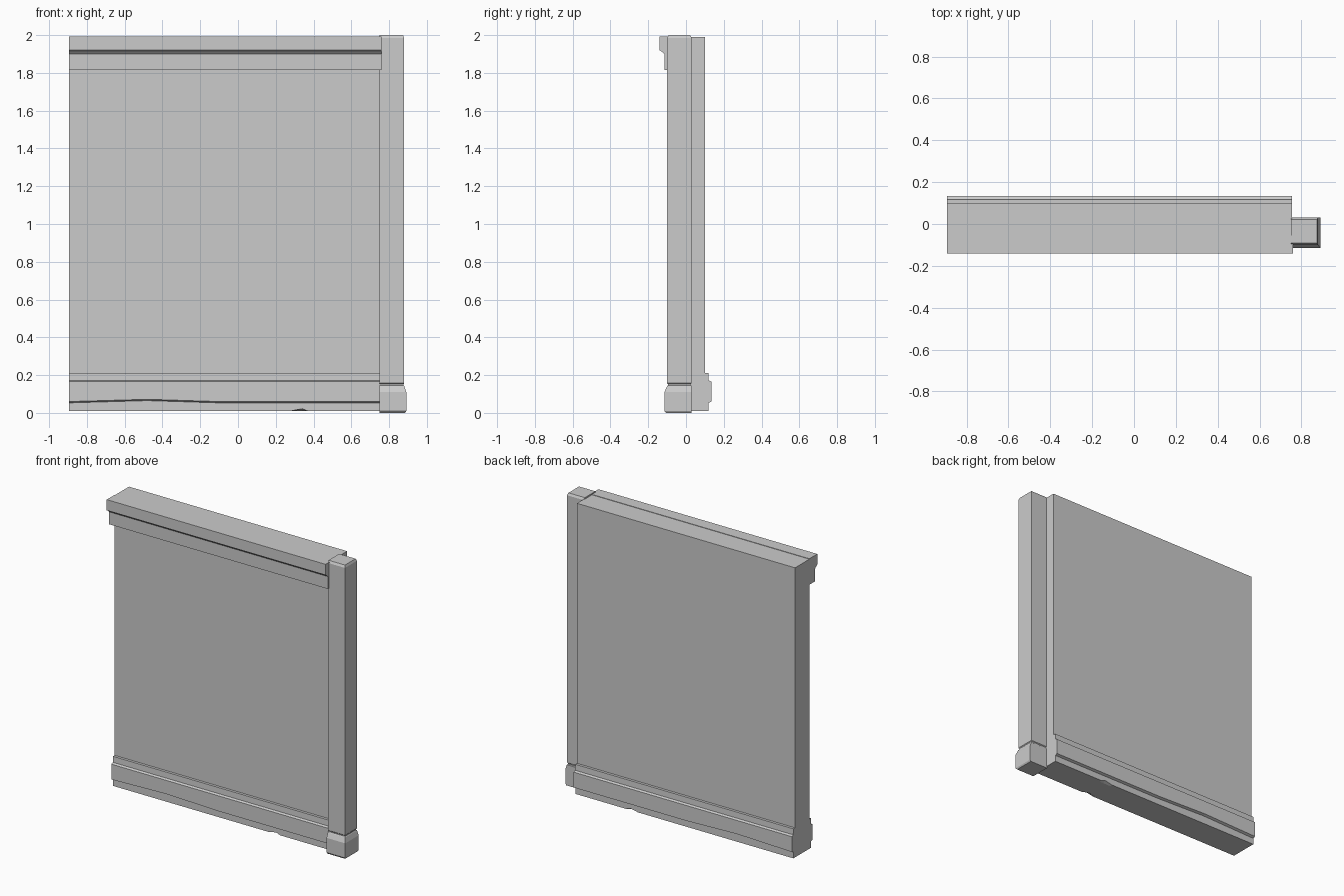
import bpy
import bmesh

old = bpy.data.objects.get("Cube")
if old:
    bpy.data.objects.remove(old, do_unlink=True)

grey = bpy.data.materials.new("plain grey")
grey.use_nodes = True
tone = (0.6, 0.6, 0.6, 1)
grey.diffuse_color = tone
grey.node_tree.nodes["Principled BSDF"].inputs["Base Color"].default_value = tone

LEFT, RIGHT = -0.895, 0.755
WALL_FRONT, WALL_BACK = -0.055, 0.10


def loft(name, rings):
    """Skin a closed solid through matching rings of points."""
    bm = bmesh.new()
    loops = [[bm.verts.new(p) for p in ring] for ring in rings]
    for a, b in zip(loops, loops[1:]):
        for i in range(len(a)):
            j = (i + 1) % len(a)
            bm.faces.new((a[i], a[j], b[j], b[i]))
    bm.faces.new(loops[0])
    bm.faces.new(loops[-1])
    bmesh.ops.recalc_face_normals(bm, faces=bm.faces)
    mesh = bpy.data.meshes.new(name)
    bm.to_mesh(mesh)
    bm.free()
    mesh.materials.append(grey)
    obj = bpy.data.objects.new(name, mesh)
    bpy.context.collection.objects.link(obj)
    return obj


def strip(name, profile, x0=LEFT, x1=RIGHT):
    """Run a (y, z) profile along x."""
    return loft(name, [[(x, y, z) for y, z in profile] for x in (x0, x1)])


# Wall panel
strip("wall_panel", [(WALL_FRONT, 0.01), (WALL_BACK, 0.01),
                     (WALL_BACK, 1.99), (WALL_FRONT, 1.99)])

# Crown moulding on the front only
strip("crown_moulding", [(WALL_FRONT, 1.993), (WALL_FRONT, 1.815), (-0.115, 1.815),
                         (-0.115, 1.9), (-0.125, 1.91), (-0.14, 1.92), (-0.14, 1.993)],
      x1=0.76)


# Skirting boards on both faces, with a worn lower ledge and a chipped foot
def skirting(name, face, out):
    rings = []
    for x, ledge, chip in ((LEFT, 0, 0), (-0.48, 0.012, 0), (-0.1, 0, 0), (0.28, 0, 0),
                           (0.34, 0, 0.012), (0.37, 0, 0), (RIGHT, 0, 0)):
        steps = [(0, 0.01), (0.018, 0.01 + chip), (0.018, 0.053 + ledge),
                 (0.035, 0.06 + ledge), (0.035, 0.165), (0.02, 0.172),
                 (0.018, 0.212), (0, 0.212)]
        rings.append([(x, face + out * d, z) for d, z in steps])
    loft(name, rings)


skirting("front_skirting", WALL_FRONT, -1)
skirting("back_skirting", WALL_BACK, 1)

# Corner post: grows only to the front and the outer side at its foot
post_rings = []
for z, grow in ((0, 0.006), (0.01, 0.014), (0.11, 0.014), (0.142, 0), (0.146, -0.005),
                (0.152, -0.005), (0.157, 0), (1.985, 0), (2.0, -0.008)):
    side, front, back = 0.88 + grow * 0.8, -0.1 - grow, 0.03 + min(grow, 0)
    post_rings.append([(0.75, front, z), (side, front, z), (side, back, z), (0.75, back, z)])
loft("corner_post", post_rings)
